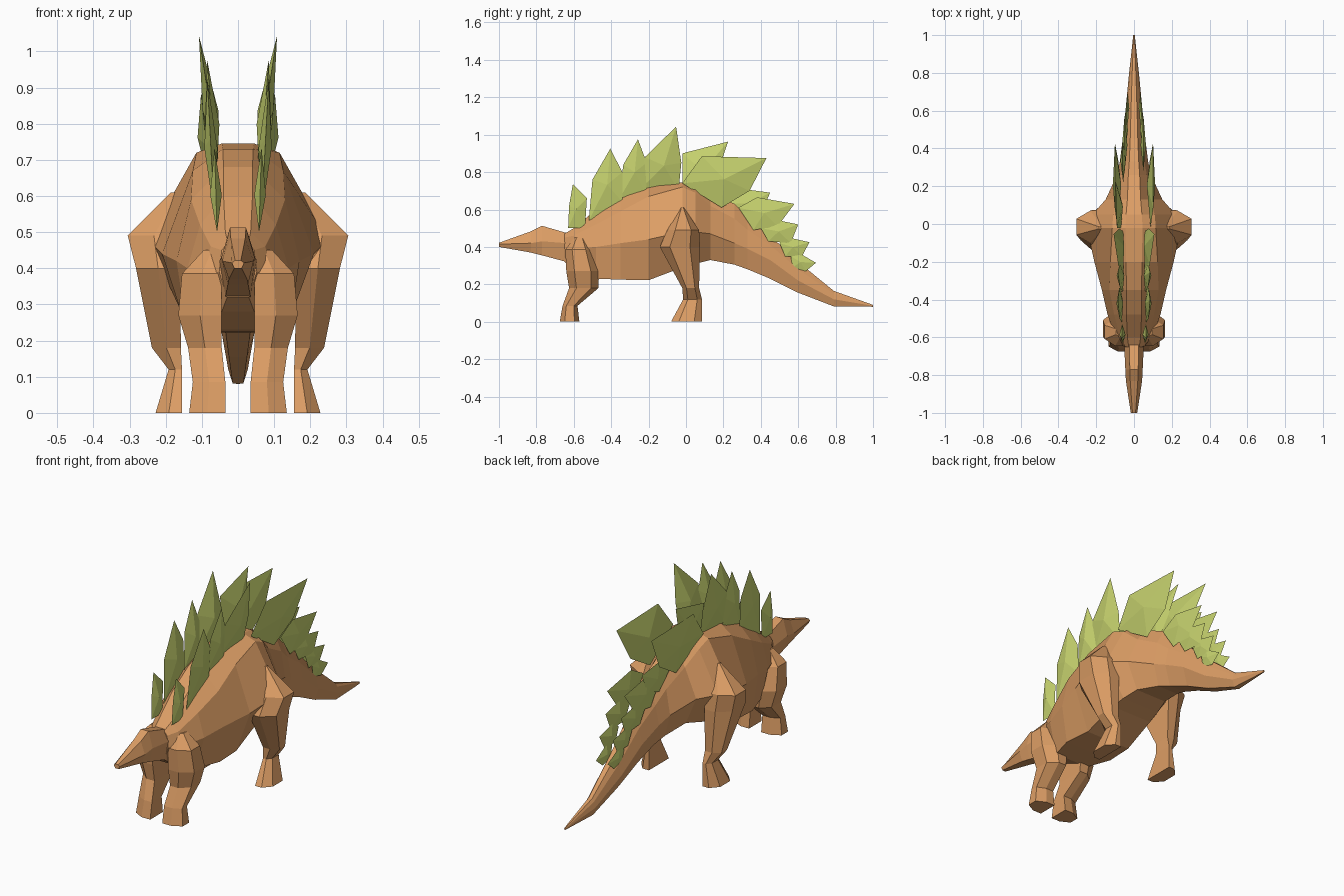
import bpy, bmesh
from mathutils import Vector


def material(name, rgb):
    m = bpy.data.materials.new(name)
    m.diffuse_color = (*rgb, 1)
    return m


SKIN = material("tan_skin", (0.72, 0.34, 0.13))
GREEN = material("green_plate", (0.58, 0.66, 0.16))


def finish(name, bm, mat, mirror=False):
    bmesh.ops.remove_doubles(bm, verts=bm.verts, dist=0.0001)
    bmesh.ops.recalc_face_normals(bm, faces=bm.faces)
    me = bpy.data.meshes.new(name)
    bm.to_mesh(me)
    bm.free()
    me.materials.append(mat)
    ob = bpy.data.objects.new(name, me)
    bpy.context.collection.objects.link(ob)
    if mirror:
        mod = ob.modifiers.new("mirror", 'MIRROR')
        mod.use_clip = False
        mod.use_mirror_merge = False
    return ob


def loft(name, rings, mirror=False):
    bm = bmesh.new()
    loops = [[bm.verts.new(p) for p in r] for r in rings]
    n = len(loops[0])
    for a, b in zip(loops, loops[1:]):
        for i in range(n):
            j = (i + 1) % n
            bm.faces.new((a[i], a[j], b[j], b[i]))
    bm.faces.new(loops[0])
    bm.faces.new(loops[-1])
    return finish(name, bm, SKIN, mirror)


def body_ring(y, *half):
    """Half section from top to bottom as (x, z), mirrored into a ring."""
    pts = [(half[i], half[i + 1]) for i in range(0, len(half), 2)]
    return ([(x, y, z) for x, z in pts] +
            [(-x, y, z) for x, z in reversed(pts)])


def leg_ring(z, y0, y1, x0, x1):
    """Six-sided leg section with a narrower outer face."""
    xm, c = x0 + (x1 - x0) * 0.5, (y1 - y0) * 0.25
    return [(x0, y0, z), (xm, y0, z), (x1, y0 + c, z),
            (x1, y1 - c, z), (xm, y1, z), (x0, y1, z)]


# Head with pointed beak
loft("head", [
    body_ring(-1.0, .008, .422, .017, .415, .010, .40),
    body_ring(-.83, .020, .483, .043, .42, .025, .37),
    body_ring(-.77, .022, .513, .046, .43, .028, .355),
    body_ring(-.64, .025, .475, .052, .42, .035, .32),
    body_ring(-.57, .020, .46, .045, .42, .030, .33),
])

# Torso and tail in one loft
loft("body_and_tail", [
    body_ring(-.65, .028, .47, .045, .45, .052, .39, .030, .32),
    body_ring(-.60, .035, .50, .075, .46, .100, .39, .045, .28),
    body_ring(-.48, .040, .60, .105, .52, .140, .40, .100, .23),
    body_ring(-.35, .040, .68, .130, .59, .170, .42, .140, .225),
    body_ring(-.20, .042, .73, .125, .67, .210, .44, .130, .222),
    body_ring(-.02, .045, .745, .115, .72, .250, .48, .120, .29),
    body_ring(.05, .042, .735, .110, .69, .220, .48, .110, .31),
    body_ring(.13, .035, .69, .085, .62, .150, .47, .090, .33),
    body_ring(.26, .030, .63, .068, .55, .090, .42, .060, .305),
    body_ring(.33, .025, .56, .055, .49, .075, .39, .045, .28),
    body_ring(.45, .020, .46, .043, .41, .060, .33, .035, .23),
    body_ring(.60, .016, .32, .033, .28, .045, .22, .025, .155),
    body_ring(.79, .010, .165, .020, .15, .027, .12, .015, .082),
    body_ring(1.0, .002, .09, .003, .087, .004, .085, .002, .08),
])

# Legs
loft("front_legs", [
    leg_ring(.45, -.60, -.54, .05, .095),
    leg_ring(.385, -.645, -.50, .045, .155),
    leg_ring(.27, -.64, -.465, .045, .165),
    leg_ring(.18, -.625, -.468, .045, .138),
    leg_ring(.085, -.66, -.58, .035, .125),
    leg_ring(.0, -.675, -.57, .035, .135),
], True)

loft("hind_legs", [
    leg_ring(.61, -.03, -.01, .15, .185),
    leg_ring(.49, -.10, .07, .16, .305),
    leg_ring(.40, -.14, .075, .16, .282),
    leg_ring(.18, -.02, .07, .158, .238),
    leg_ring(.12, -.015, .085, .155, .192),
    leg_ring(.0, -.08, .085, .155, .228),
], True)


def plate(bm, x0, x1, thick, *yz):
    """Pointed lens-shaped plate: (y, z) outline leaning from x0 to x1."""
    pts = [(yz[i], yz[i + 1]) for i in range(0, len(yz), 2)]
    lo, hi = min(p[1] for p in pts), max(p[1] for p in pts)
    rim = [Vector((x0 + (x1 - x0) * (z - lo) / (hi - lo), y, z)) for y, z in pts]
    mid = sum(rim, Vector()) / len(rim)
    rv = [bm.verts.new(p) for p in rim]
    for s in (-1, 1):
        c = bm.verts.new(mid + Vector((s * thick, 0, 0)))
        for i in range(len(rv)):
            bm.faces.new((rv[i], rv[(i + 1) % len(rv)], c))


# Paired plates along the back: base x, tip x, thickness, outline
bm = bmesh.new()
for p in [
    (.058, .065, .016, -.63, .50, -.625, .62, -.605, .735, -.53, .66, -.54, .50),
    (.065, .085, .018, -.52, .54, -.50, .76, -.405, .925, -.34, .80, -.34, .64),
    (.060, .085, .020, -.36, .65, -.335, .84, -.257, .975, -.21, .85, -.21, .68),
    (.055, .108, .022, -.25, .70, -.22, .88, -.053, 1.043, -.025, .85, -.04, .70),
    (.075, .102, .022, -.02, .74, .085, .885, .43, .875, .34, .70, .19, .61),
]:
    plate(bm, *p)
finish("back_plates", bm, GREEN, True)

# Smaller paired plates down the tail
bm = bmesh.new()
for p in [
    (.048, .050, .014, .28, .61, .38, .665, .58, .63, .49, .51, .36, .49),
    (.042, .046, .012, .40, .50, .48, .545, .60, .52, .56, .42, .44, .43),
    (.036, .040, .010, .50, .42, .55, .45, .66, .425, .62, .35, .53, .35),
    (.032, .036, .009, .56, .35, .60, .37, .695, .315, .64, .27, .57, .29),
]:
    plate(bm, *p)
finish("tail_plates", bm, GREEN, True)

# Extra staggered plates of the left row
bm = bmesh.new()
plate(bm, -.06, -.098, .02, -.02, .72, -.02, .90, .225, .963, .17, .80, .10, .65)
plate(bm, -.055, -.06, .014, .22, .63, .30, .71, .45, .69, .40, .58, .30, .55)
finish("left_row_plates", bm, GREEN)
